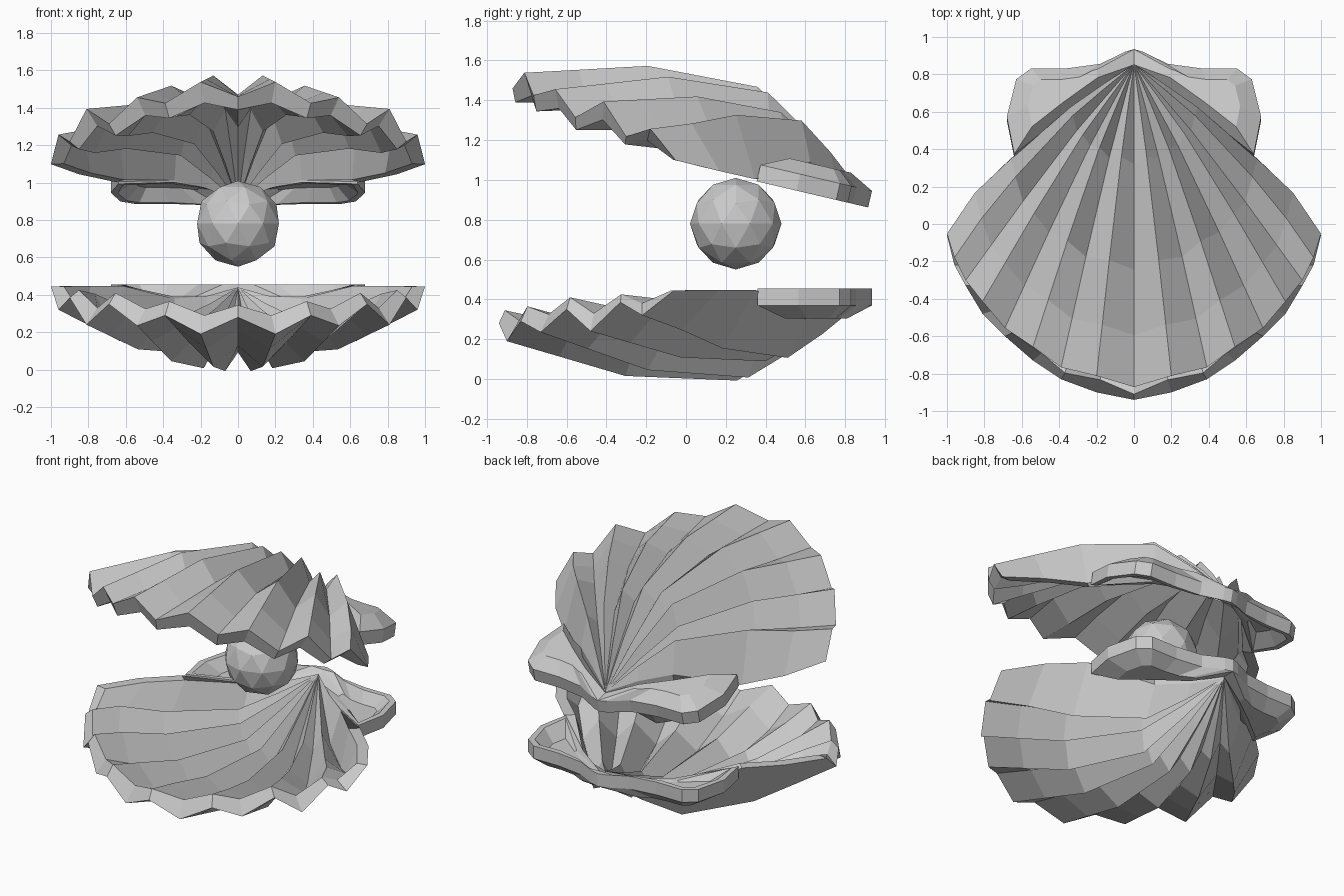
import bpy, bmesh
from mathutils import Vector

if "Cube" in bpy.data.objects:
    bpy.data.objects.remove(bpy.data.objects["Cube"])

grey = bpy.data.materials.new("pale_grey")
grey.use_nodes = True
grey.diffuse_color = (0.6, 0.6, 0.6, 1)
grey.node_tree.nodes["Principled BSDF"].inputs["Base Color"].default_value = (0.6, 0.6, 0.6, 1)

HINGE = Vector((0, 0.85, 0.36))
ROWS = (0, 0.165, 0.34, 0.66, 0.85, 1)         # fractions from hinge to rim
BULGE = (0, 0.53, 1, 0.75, 0.33, 0)            # shell depth at each fraction
EDGE_DROP = (0, 0.06, 0.09, -0.03, -0.015, 0)  # depth of the outermost rib
EDGE_PUSH = (0, 0.03, 0.06, 0.1, 0.09, 0)      # sideways swell of that rib
# Outer rim from the middle outwards: x, y, z, rib depth, rim inset, rim lift
RIM = [(0, -0.94, 0.28, 0.24, 0.03, 0.065), (0.2, -0.9, 0.19, 0.31, 0.07, 0.1),
       (0.39, -0.83, 0.29, 0.23, 0.04, 0.075), (0.54, -0.73, 0.235, 0.31, 0.06, 0.09),
       (0.69, -0.6, 0.35, 0.2, 0.04, 0.06), (0.81, -0.48, 0.24, 0.23, 0.06, 0.09),
       (0.9, -0.33, 0.385, 0.17, 0.05, 0.04), (0.96, -0.22, 0.32, 0.24, 0.07, 0.06),
       (1, -0.06, 0.445, 0, 0.07, 0)]
LAST = len(RIM) - 1


def same(p):
    return p


def lid(p):
    """Turn a lower shell point over and tilt it open."""
    c, s = 0.974, 0.228
    y, h = p.y + 0.09, 0.44 - p.z
    return Vector((p.x, -0.08 + c * y + s * h, 1.11 - s * y + c * h))


def rib(i):
    """Outer and inner points of one rib, hinge to rim."""
    k = abs(i)
    x, y, z, depth, inset, lift = RIM[k]
    end = Vector((x if i >= 0 else -x, y, z))
    outer, inner = [], []
    for t, b, drop, push in zip(ROWS, BULGE, EDGE_DROP, EDGE_PUSH):
        p = HINGE.lerp(end, t)
        p.z -= drop if k == LAST else depth * b
        p.y += push * {LAST: 1, LAST - 1: 0.4}.get(k, 0)
        outer.append(p)
        # The rim leans inwards; the rest is lifted straight up
        if t == 1 or (k == LAST and t > 0.5):
            way = Vector((-p.x, -0.25 - p.y, 0)).normalized()
            inner.append(p + way * inset + Vector((0, 0, lift)))
        else:
            inner.append(p + Vector((0, 0, 0.08)))
    return outer, inner


def finish(bm, name):
    bmesh.ops.remove_doubles(bm, verts=bm.verts, dist=0.0005)
    bmesh.ops.recalc_face_normals(bm, faces=bm.faces)
    mesh = bpy.data.meshes.new(name)
    bm.to_mesh(mesh)
    bm.free()
    mesh.materials.append(grey)
    obj = bpy.data.objects.new(name, mesh)
    bpy.context.collection.objects.link(obj)


def fan(name, place):
    """Ribbed shell with an outer skin, inner skin and closed rim."""
    bm = bmesh.new()
    ribs = [[[bm.verts.new(place(p)) for p in side] for side in rib(i)]
            for i in range(-LAST, LAST + 1)]
    n = len(ROWS)
    for a, b in zip(ribs, ribs[1:]):
        for p, q in zip(a, b):
            bm.faces.new((p[0], p[1], q[1]))
            for r in range(1, n - 1):
                bm.faces.new((p[r], p[r + 1], q[r + 1], q[r]))
        bm.faces.new((a[0][-1], b[0][-1], b[1][-1], a[1][-1]))
    for a in (ribs[0], ribs[-1]):
        for r in range(n - 1):
            bm.faces.new((a[0][r], a[0][r + 1], a[1][r + 1], a[1][r]))
    finish(bm, name)


def ear(name, place, side):
    """Shallow hollow wing beside the hinge."""
    edge = [(0, 0.935), (0.05, 0.92), (0.18, 0.855), (0.36, 0.83), (0.55, 0.83),
            (0.63, 0.77), (0.68, 0.565), (0.64, 0.36)]
    outer = rib(LAST)[0]
    loop = edge + [(p.x, p.y) for p in (outer[2], outer[1], outer[0])]
    mid = Vector((0.43, 0.66))
    bm = bmesh.new()

    def ring(scale, z, inset=0.0):
        verts = []
        for j, (x, y) in enumerate(loop):
            p = Vector((x, y))
            d = mid - p
            p = p + d * (1 - scale) + d.normalized() * inset
            if x == 0 and inset:
                p = Vector((0, y - 0.04 if j == 0 else y))
            h = min(z, 0.39) if j >= len(edge) else z
            verts.append(bm.verts.new(place(Vector((side * p.x, p.y, h)))))
        return verts

    rings = [ring(0.55, 0.305), ring(1, 0.37), ring(1, 0.455),
             ring(1, 0.455, 0.04), ring(0.5, 0.385)]
    n = len(loop)
    for a, b in zip(rings, rings[1:]):
        for j in range(n):
            k = (j + 1) % n
            bm.faces.new((a[j], a[k], b[k], b[j]))
    bm.faces.new(rings[0])
    bm.faces.new(rings[-1])
    finish(bm, name)


# Two matching shells with their ears
for title, place in (("lower", same), ("upper", lid)):
    fan(title + "_shell", place)
    ear(title + "_left_ear", place, 1)
    ear(title + "_right_ear", place, -1)

# Faceted pearl between the shells
bpy.ops.mesh.primitive_ico_sphere_add(subdivisions=2, radius=0.23, location=(0, 0.25, 0.78))
pearl = bpy.context.object
pearl.name = "pearl"
pearl.data.materials.append(grey)
